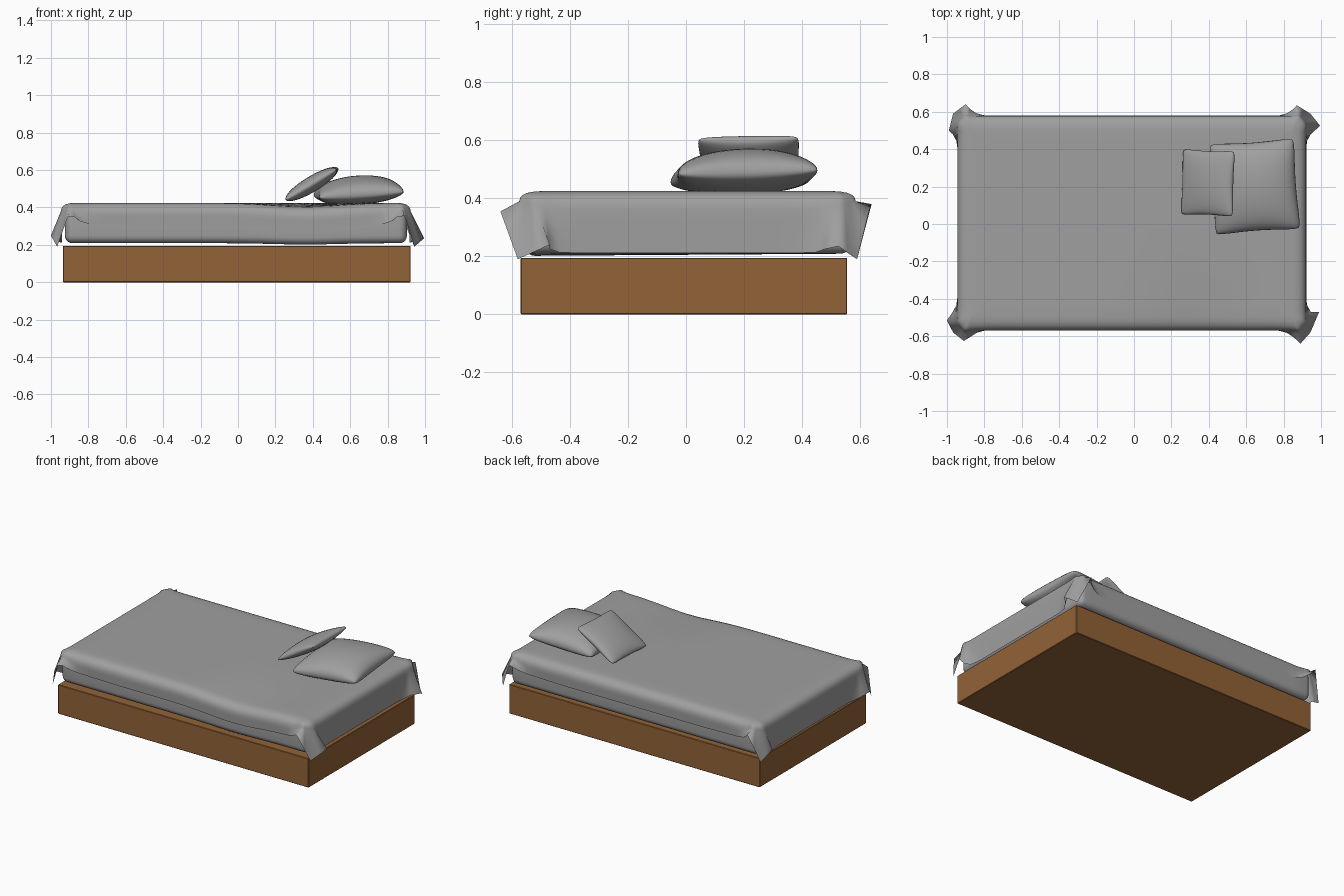
import bpy, bmesh, math
from mathutils import Vector, Matrix

if "Cube" in bpy.data.objects:
    bpy.data.objects.remove(bpy.data.objects["Cube"])


def mat(name, col):
    m = bpy.data.materials.new(name)
    m.diffuse_color = (*col, 1)
    m.use_nodes = True
    m.node_tree.nodes["Principled BSDF"].inputs["Base Color"].default_value = m.diffuse_color
    return m


GREY = mat("grey_fabric", (0.35, 0.35, 0.35))
WOOD = mat("brown_wood", (0.29, 0.125, 0.038))


def finish(name, bm, material, smooth=True):
    me = bpy.data.meshes.new(name)
    bm.to_mesh(me)
    bm.free()
    ob = bpy.data.objects.new(name, me)
    bpy.context.collection.objects.link(ob)
    me.materials.append(material)
    for p in me.polygons:
        p.use_smooth = smooth
    return ob


def box(lo, hi, bevel, seg):
    bm = bmesh.new()
    bmesh.ops.create_cube(bm, size=1)
    lo, hi = Vector(lo), Vector(hi)
    for v in bm.verts:
        v.co = Vector([(lo[i] + hi[i]) / 2 + v.co[i] * (hi[i] - lo[i]) for i in range(3)])
    bmesh.ops.bevel(bm, geom=bm.edges[:], offset=bevel, segments=seg, profile=0.5, affect='EDGES')
    return bm


def dip(x, y):
    # soft sag towards the front right edge
    return -0.022 * math.exp(-((x - 0.36) / 0.24) ** 2 - ((y + 0.58) / 0.3) ** 2)


# wooden base
finish("bed_base", box((-0.935, -0.57, 0), (0.922, 0.556, 0.195), 0.003, 1), WOOD, False)

# mattress
bm = box((-0.925, -0.561, 0.209), (0.903, 0.571, 0.40), 0.04, 5)
for i in range(-8, 9):
    bmesh.ops.bisect_plane(bm, geom=bm.verts[:] + bm.edges[:] + bm.faces[:],
                           plane_co=(i * 0.1 + 0.013, 0, 0), plane_no=(1, 0, 0))
for v in bm.verts:
    v.co.z += dip(v.co.x, v.co.y) * (1 if v.co.z > 0.3 else 0.35)
finish("mattress", bm, GREY)

# draped blanket: columns run from the flat top over the shoulder to the hem
CX, CY, HX, HY = -0.012, 0.005, 0.932, 0.575
INSET = 0.075


def corner(sx, sy, long_tip, short_tip):
    """Columns (edge point, hem point) from mid long side to mid short side."""
    P = lambda x, y, z: Vector((CX + sx * x, CY + sy * y, z))
    cols = [(P(x, HY, 0.365), P(x, HY - 0.002, 0.305 + 0.02 * max(0, x - 0.5)))
            for x in (0, 0.1, 0.2, 0.3, 0.4, 0.5, 0.6, 0.7, 0.78)]
    cols += [(P(0.83, HY, 0.37), P(0.83, HY + 0.012, 0.325)),
             (P(0.87, HY, 0.385), P(0.865, HY + 0.035, 0.35))]
    a, b, c = Vector(long_tip), Vector(short_tip), P(0.955, 0.585, 0.19)
    cols += [(P(0.892, HY + 0.005, 0.39), a),
             (P(0.902, HY - 0.005, 0.39), a.lerp(c, 0.5)),
             (P(0.915, HY - 0.02, 0.385), c),
             (P(0.925, HY - 0.032, 0.385), c.lerp(b, 0.5)),
             (P(0.935, HY - 0.05, 0.38), b),
             (P(HX, 0.49, 0.37), P(HX + 0.025, 0.475, 0.225)),
             (P(HX, 0.45, 0.365), P(HX + 0.006, 0.44, 0.213))]
    cols += [(P(HX, y, 0.365), P(HX - 0.003, y, 0.212)) for y in (0.38, 0.28, 0.19, 0.09, 0)]
    return cols


c1 = corner(1, -1, (0.89, -0.64, 0.355), (0.99, -0.47, 0.24))
c2 = corner(1, 1, (0.87, 0.635, 0.37), (0.995, 0.525, 0.235))
c3 = corner(-1, 1, (-0.90, 0.64, 0.38), (-0.99, 0.50, 0.25))
c4 = corner(-1, -1, (-0.91, -0.625, 0.35), (-1.0, -0.515, 0.25))
cols = c1[:-1] + c2[::-1][:-1] + c3[:-1] + c4[::-1][:-1]

bm = bmesh.new()
centre = bm.verts.new((CX, CY, 0.425))
grid = []
for e, h in cols:
    top = Vector((max(CX - HX + INSET, min(CX + HX - INSET, e.x)),
                  max(CY - HY + INSET, min(CY + HY - INSET, e.y)), 0.425))
    line = [Vector((CX, CY, 0.425)).lerp(top, t) for t in (0.2, 0.4, 0.6, 0.75, 0.88, 1)]
    bend = Vector((e.x, e.y, 0.424))
    for t in (0.2, 0.4, 0.6, 0.8, 1):
        line.append(top * (1 - t) ** 2 + bend * 2 * t * (1 - t) + e * t * t)
    line += [e.lerp(h, t) for t in (0.25, 0.5, 0.75, 1)]
    grid.append([bm.verts.new((p.x, p.y, p.z + dip(p.x, p.y))) for p in line])
for i, a in enumerate(grid):
    b = grid[(i + 1) % len(grid)]
    bm.faces.new((centre, a[0], b[0]))
    for k in range(len(a) - 1):
        bm.faces.new((a[k], a[k + 1], b[k + 1], b[k]))
bmesh.ops.recalc_face_normals(bm, faces=bm.faces[:])
if centre.normal.z < 0:
    bmesh.ops.reverse_faces(bm, faces=bm.faces[:])
finish("blanket", bm, GREY)


# pillows: two bulged sheets with pinched sides and pointed corners
def pillow(name, loc, rot, a, b, up, down, floor, n=24):
    bm = bmesh.new()
    M = Matrix.Translation(loc) @ rot
    for side, t in ((1, up), (-1, down)):
        g = []
        for i in range(n + 1):
            row = []
            for j in range(n + 1):
                u = math.sin((i / n - 0.5) * math.pi)
                v = math.sin((j / n - 0.5) * math.pi)
                r = 1 - 0.06 * (u * v) ** 6
                x = a * u * (1 - 0.06 * (1 - v * v)) * r
                y = b * v * (1 - 0.06 * (1 - u * u)) * r
                z = side * t * (max(0, 1 - u * u) * max(0, 1 - v * v)) ** 0.42
                p = M @ Vector((x, y, z))
                p.z = max(p.z, floor)
                row.append(bm.verts.new(p))
            g.append(row)
        for i in range(n):
            for j in range(n):
                q = (g[i][j], g[i + 1][j], g[i + 1][j + 1], g[i][j + 1])
                bm.faces.new(q if side > 0 else q[::-1])
    bmesh.ops.remove_doubles(bm, verts=bm.verts[:], dist=0.0004)
    finish(name, bm, GREY)


pillow("large_pillow", (0.645, 0.2, 0.475),
       Matrix.Rotation(math.radians(-4), 4, 'Y') @ Matrix.Rotation(math.radians(4), 4, 'Z')
       @ Matrix.Rotation(math.radians(2), 4, 'X'),
       0.235, 0.25, 0.095, 0.06, 0.424)
pillow("small_pillow", (0.395, 0.22, 0.525),
       Matrix.Rotation(math.radians(-31), 4, 'Y') @ Matrix.Rotation(math.radians(-2), 4, 'Z'),
       0.165, 0.18, 0.042, 0.042, 0.424)
